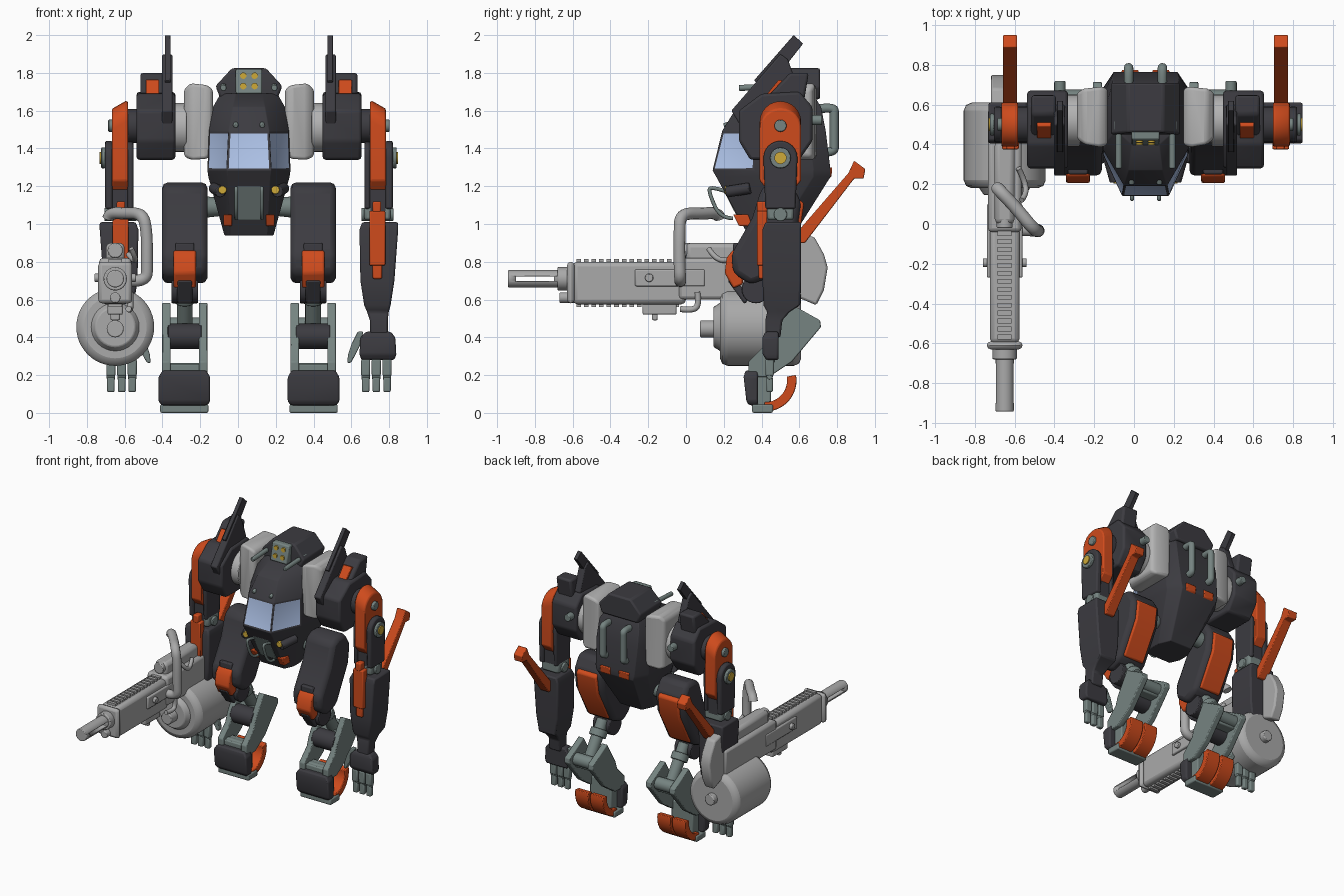
import bpy, bmesh, math
from mathutils import Vector, Matrix

CX = 0.058          # the walker's own centre line; the gun makes the whole lopsided
GX, GZ = -0.708, 0.71   # gun axis relative to that centre line

def material(name, r, g, b):
    m = bpy.data.materials.new(name)
    m.diffuse_color = (r, g, b, 1)
    return m

DARK = material("charcoal armour", 0.045, 0.044, 0.052)
ORANGE = material("orange armour", 0.62, 0.07, 0.012)
STEEL = material("green grey steel", 0.18, 0.23, 0.22)
PALE = material("pale grey", 0.45, 0.45, 0.45)
GUN = material("gun grey", 0.40, 0.40, 0.40)
GLASS = material("window blue", 0.42, 0.54, 0.80)
YELLOW = material("lamp yellow", 0.62, 0.40, 0.04)

def add(name, bm, mats, bevel=0, mirror=False, segments=2):
    bmesh.ops.recalc_face_normals(bm, faces=bm.faces)
    me = bpy.data.meshes.new(name)
    bm.to_mesh(me)
    bm.free()
    for m in (mats if isinstance(mats, list) else [mats]):
        me.materials.append(m)
    ob = bpy.data.objects.new(name, me)
    bpy.context.collection.objects.link(ob)
    ob.location.x = CX
    bpy.ops.object.select_all(action='DESELECT')
    ob.select_set(True)
    bpy.context.view_layer.objects.active = ob
    bpy.ops.object.shade_smooth_by_angle(angle=math.radians(35))
    if bevel:
        b = ob.modifiers.new("bevel", 'BEVEL')
        b.width, b.segments, b.limit_method = bevel, segments, 'ANGLE'
    if mirror:
        ob.modifiers.new("mirror", 'MIRROR')
    return ob

def loft(rings):
    bm = bmesh.new()
    vs = [[bm.verts.new(p) for p in r] for r in rings]
    n = len(rings[0])
    sides = [[bm.faces.new((a[i], a[(i + 1) % n], b[(i + 1) % n], b[i])) for i in range(n)]
             for a, b in zip(vs, vs[1:])]
    bm.faces.new(vs[0])
    bm.faces.new(vs[-1])
    bmesh.ops.recalc_face_normals(bm, faces=bm.faces)
    return bm, sides

def prism(name, pts, x0, x1, mat, bevel=0.01, mirror=True):
    """Side profile of (y, z) points extruded across x."""
    bm, _ = loft([[(x, y, z) for y, z in pts] for x in (x0, x1)])
    return add(name, bm, mat, bevel, mirror)

def box(name, x, y, z, mat, bevel=0.008, mirror=True):
    return prism(name, [(y[0], z[0]), (y[1], z[0]), (y[1], z[1]), (y[0], z[1])], *x, mat, bevel, mirror)

def cyl(name, a, b, r, mat, r2=None, mirror=True, bevel=0.005, n=24):
    a, b = Vector(a), Vector(b)
    bm = bmesh.new()
    q = (b - a).to_track_quat('Z', 'Y').to_matrix().to_4x4()
    bmesh.ops.create_cone(bm, cap_ends=True, segments=n, radius1=r, radius2=r if r2 is None else r2,
                          depth=(b - a).length, matrix=Matrix.Translation((a + b) / 2) @ q)
    return add(name, bm, mat, bevel, mirror)

def tube(name, pts, r, mat, mirror=True):
    cu = bpy.data.curves.new(name, 'CURVE')
    cu.dimensions, cu.bevel_depth, cu.bevel_resolution, cu.use_fill_caps = '3D', r, 4, True
    s = cu.splines.new('NURBS')
    s.points.add(len(pts) - 1)
    for p, c in zip(s.points, pts):
        p.co = (*c, 1)
    s.use_endpoint_u, s.order_u, s.resolution_u = True, 3, 6
    tmp = bpy.data.objects.new(name, cu)
    bpy.context.collection.objects.link(tmp)
    bm = bmesh.new()
    bm.from_mesh(bpy.data.meshes.new_from_object(tmp.evaluated_get(bpy.context.evaluated_depsgraph_get())))
    bpy.data.objects.remove(tmp)
    return add(name, bm, mat, 0, mirror)

def arc(cy, cz, r, a0, a1, n=12):
    return [(cy + r * math.cos(math.radians(a0 + (a1 - a0) * i / n)),
             cz + r * math.sin(math.radians(a0 + (a1 - a0) * i / n))) for i in range(n + 1)]

# Hull: eight-sided sections (z, front y, side y, back y, front half, full half, back half)
rings = []
for z, yf, ys, yb, hf, hw, hb in [(0.94, .33, .40, .57, .10, .13, .09), (1.25, .16, .37, .765, .115, .215, .15),
                                  (1.285, .14, .36, .765, .118, .22, .16), (1.49, .19, .37, .74, .108, .212, .17),
                                  (1.62, .27, .42, .715, .085, .19, .165), (1.69, .40, .47, .67, .07, .15, .13)]:
    half = [(hf, yf, z), (hw, ys, z), (hw, yb - .09, z), (hb, yb, z)]
    rings.append(half + [(-x, y, zz) for x, y, zz in reversed(half)])
bm, sides = loft(rings)
panes = [sides[2][i] for i in (0, 6, 7)]
bmesh.ops.inset_individual(bm, faces=panes, thickness=0.015, depth=-0.003)
for f in panes:
    f.material_index = 1
add("hull", bm, [DARK, GLASS], 0.004)

# Hull fittings
bm, _ = loft([[(s * w, y, z) for s, y in ((-1, yf), (1, yf), (1, .71), (-1, .71))]
              for w, yf, z in ((.15, .45, 1.66), (.177, .45, 1.73), (.09, .46, 1.825))])
add("top_cap", bm, DARK, 0.012, False)
prism("lamp_housing", [(.395, 1.69), (.425, 1.82), (.47, 1.82), (.47, 1.69)], -.07, .07, STEEL, 0.008, False)
for z in (1.73, 1.785):
    y = .395 + (z - 1.69) * .23
    cyl("lamp", (.03, y - .007, z), (.03, y + .02, z), .017, YELLOW, bevel=0)
box("roof_bracket", (.08, .16), (.47, .52), (1.70, 1.755), STEEL)
cyl("roof_rod", (.135, .28, 1.72), (.135, .50, 1.73), .016, STEEL, n=16)
cyl("window_stud", (.07, .20, 1.52), (.07, .26, 1.54), .014, STEEL, n=12)
prism("front_grille", [(.187, 1.20), (.28, 1.02), (.31, 1.03), (.22, 1.21)], -.068, .068, STEEL, 0.004, False)
tube("front_hook", [(.068, .22, 1.17), (.068, .13, 1.20), (.068, .12, 1.17), (.068, .18, 1.03), (.068, .25, 1.03)], .010, STEEL)
prism("lower_pad", [(.25, 1.05), (.28, .99), (.35, .99), (.33, 1.05)], .09, .135, ORANGE, 0.005)
cyl("side_lamp", (.14, .203, 1.18), (.14, .23, 1.18), .022, YELLOW, n=16)
cyl("side_pod", (.15, .215, 1.17), (.185, .34, 1.19), .03, DARK, n=16)
tube("back_rail", [(.085, .70, 1.61), (.085, .785, 1.62), (.085, .785, 1.58), (.085, .785, 1.42),
                   (.085, .785, 1.38), (.085, .72, 1.38)], .024, STEEL)
prism("back_pad", [(.74, 1.30), (.775, 1.30), (.77, 1.25), (.73, 1.22)], .035, .12, ORANGE, 0.006)
cyl("hip_axle", (.08, .50, 1.09), (.26, .50, 1.09), .04, STEEL, .06)

# Shoulders
bm, _ = loft([[(x, y, z) for y, z in ((y0, z0), (y1, z0), (y1, z1), (y0, z1))]
              for x, y0, y1, z0, z1 in ((.19, .40, .68, 1.38, 1.71), (.22, .385, .69, 1.345, 1.735),
                                        (.31, .40, .68, 1.34, 1.745), (.345, .43, .66, 1.36, 1.71))])
add("shoulder_pod", bm, PALE, 0.05, True, 4)
cyl("shoulder_axle", (.33, .52, 1.51), (.42, .52, 1.51), .13, PALE)
prism("shoulder_block", [(.28, 1.44), (.34, 1.34), (.60, 1.34), (.67, 1.44), (.67, 1.62),
                         (.60, 1.70), (.40, 1.69), (.28, 1.60)], .39, .595, DARK, 0.015)
prism("shoulder_crest", [(.38, 1.62), (.62, 1.62), (.65, 1.80), (.55, 1.80)], .45, .575, DARK, 0.015)
prism("crest_patch", [(.422, 1.68), (.46, 1.67), (.53, 1.75), (.492, 1.765)], .475, .545, ORANGE, 0.004)
prism("shoulder_fin", [(.24, 1.60), (.30, 1.50), (.42, 1.49), (.60, 1.70), (.54, 1.87), (.50, 1.90)], .405, .46, DARK, 0.008)
prism("fin_blade", [(.36, 1.76), (.42, 1.70), (.62, 1.955), (.57, 2.0)], .415, .445, DARK, 0.003)
cyl("shoulder_nub", (.43, .60, 1.55), (.43, .72, 1.55), .027, STEEL)
cyl("arm_axle", (.57, .50, 1.52), (.745, .50, 1.52), .032, STEEL)
cyl("arm_mount", (.57, .50, 1.52), (.65, .50, 1.52), .09, DARK)

# Upper arms
bm, _ = loft([[(x, y, z) for y, z in arc(.5, c, .11, 0, 180) + [(.39, 1.23), (.44, 1.17), (.56, 1.17), (.61, 1.23)]]
              for x, c in ((.64, 1.54), (.655, 1.54), (.725, 1.50))])
add("upper_arm_shell", bm, ORANGE, 0.008, True)
for x0, x1 in ((.612, .642), (.722, .762)):
    prism("upper_arm_side", arc(.5, 1.35, .09, 0, 180) + [(.42, 1.08), (.58, 1.08)], x0, x1, DARK)
box("upper_arm_core", (.635, .73), (.43, .57), (1.06, 1.25), DARK)
cyl("arm_disc", (.76, .5, 1.35), (.782, .5, 1.35), .055, STEEL)
cyl("arm_disc_cap", (.78, .5, 1.35), (.79, .5, 1.35), .032, YELLOW, bevel=0)
box("elbow", (.61, .75), (.43, .57), (1.02, 1.10), STEEL, 0.015)
cyl("elbow_pin", (.595, .5, 1.05), (.765, .5, 1.05), .035, STEEL)

# Forearms and hands
bm, _ = loft([[(x, y, z) for x, y in ((x0, y0), (x1, y0), (x1, y1), (x0, y1))]
              for z, x0, x1, y0, y1 in ((1.01, .60, .79, .42, .61), (.97, .585, .79, .405, .61), (.70, .59, .77, .405, .61),
                                        (.57, .61, .75, .41, .605), (.535, .625, .74, .43, .55), (.49, .64, .735, .42, .51),
                                        (.40, .64, .735, .42, .50))])
add("forearm", bm, DARK, 0.01, True)
box("forearm_plate", (.637, .722), (.375, .43), (.78, 1.07), ORANGE)
box("forearm_plate_tip", (.655, .705), (.385, .43), (.71, .80), ORANGE)
box("forearm_plate_top", (.655, .70), (.375, .43), (1.06, 1.12), ORANGE)
prism("elbow_blade", [(.56, .90), (.63, .90), (.89, 1.24), (.94, 1.24), (.95, 1.29), (.89, 1.335), (.86, 1.27), (.60, .97)],
      .645, .717, ORANGE, 0.005)
bm, _ = loft([[(x, y, z) for x, y in ((x0, y0), (x1, y0), (x1, .49), (x0, .49))]
              for z, x0, x1, y0 in ((.28, .595, .77, .425), (.31, .585, .78, .405), (.40, .59, .775, .405), (.43, .62, .75, .42))])
add("palm", bm, DARK, 0.01, True)
for u in (.618, .674, .731):
    box("finger_base", (u - .024, u + .024), (.42, .465), (.195, .285), STEEL)
    box("finger_tip", (u - .02, u + .02), (.425, .46), (.11, .19), STEEL)
    cyl("finger_joint", (u - .022, .443, .193), (u + .022, .443, .193), .017, STEEL, n=12)
bm, _ = loft([[(x, .43, z), (x + w, .43, z), (x + w, .47, z), (x, .47, z)]
              for x, w, z in ((.575, .03, .43), (.545, .05, .37), (.525, .04, .31), (.52, .02, .265))])
add("thumb", bm, STEEL, 0.006, True)

# Thighs and knees
prism("thigh", [(.40, 1.19), (.46, 1.22), (.55, 1.22), (.61, 1.12), (.59, .98), (.45, .72), (.34, .68), (.25, .74),
                (.24, .84), (.35, 1.03)], .22, .46, DARK, 0.03)
prism("thigh_back_panel", [(.585, 1.14), (.625, 1.11), (.605, .97), (.475, .74), (.44, .75), (.57, .98)], .255, .425, ORANGE)
prism("knee_guard", [(.245, .86), (.215, .82), (.205, .74), (.25, .66), (.30, .68), (.32, .86)], .28, .40, ORANGE)
box("thigh_strip", (.29, .39), (.25, .32), (.83, .90), DARK)
cyl("knee_joint", (.27, .37, .655), (.41, .37, .655), .075, DARK)
prism("knee_tongue", [(.22, .70), (.26, .71), (.34, .61), (.31, .575)], .30, .38, DARK)
cyl("shin_piston", (.34, .42, .70), (.34, .58, .46), .042, STEEL)
cyl("piston_collar", (.34, .46, .64), (.34, .49, .595), .06, STEEL)

# Shins and feet
for x0, x1 in ((.22, .265), (.415, .46)):
    prism("shin_plate", [(.54, .585), (.71, .49), (.715, .455), (.56, .27), (.44, .19), (.33, .19), (.33, .27), (.42, .36), (.44, .42)],
          x0, x1, STEEL, 0.006)
cyl("shin_roller", (.25, .50, .405), (.43, .50, .405), .068, DARK)
cyl("shin_crossbar", (.25, .63, .46), (.43, .63, .46), .045, STEEL)
box("shin_back", (.26, .42), (.52, .64), (.40, .47), STEEL)
box("ankle", (.25, .43), (.35, .45), (.03, .26), STEEL)
cyl("ankle_pin", (.235, .39, .23), (.445, .39, .23), .035, STEEL)
bm, _ = loft([[(x, y, z) for x, y in ((.342 - h, yf), (.342 + h, yf), (.342 + h, .38), (.342 - h, .38))]
              for z, h, yf in ((.04, .12, .335), (.06, .137, .32), (.19, .137, .305), (.225, .115, .315))])
add("toe_armour", bm, DARK, 0.01, True)
box("sole", (.215, .47), (.35, .46), (0, .045), STEEL)
for x0, x1 in ((.225, .335), (.35, .46)):
    prism("heel_claw", arc(.42, .172, .165, -92, 10) + arc(.42, .172, .115, 10, -92), x0, x1, ORANGE, 0.005)

# Gun barrel with a see-through slot
def gun_cyl(name, y0, y1, r, z=GZ, r2=None):
    return cyl(name, (GX, y0, z), (GX, y1, z), r, GUN, r2, False, 0.006, 32)
def gun_box(name, w, y, z, bevel=0.008):
    return box(name, (GX - w, GX + w), y, z, GUN, bevel, False)
barrel = gun_cyl("gun_barrel", -.943, -.60, .046)
slot = gun_box("slot_cutter", .1, (-.90, -.70), (GZ - .013, GZ + .013), 0)
slot.hide_render = True
slot.hide_set(True)
cut = barrel.modifiers.new("slot", 'BOOLEAN')
cut.object = slot
gun_cyl("barrel_step", -.68, -.58, .062)
gun_cyl("gas_tube", -.67, -.55, .028, .61)
gun_box("gun_collar", .09, (-.63, -.59), (.58, .80), 0.02)

# Gun body
gun_box("handguard", .075, (-.60, .0), (.575, .80), 0.025)
for i in range(14):
    y = -.58 + i * .04
    gun_box("top_rib", .035, (y, y + .024), (.795, .815), 0)
    gun_box("bottom_rib", .035, (y, y + .024), (.56, .58), 0)
gun_box("receiver", .085, (-.04, .58), (.60, .82), 0.02)
gun_box("side_panel", .09, (-.27, .10), (.67, .76))
gun_box("lower_block", .04, (-.23, -.05), (.52, .59))
gun_box("lower_lug", .025, (-.18, -.15), (.49, .53))
gun_box("top_housing", .05, (.0, .42), (.78, .90), 0.025)
gun_cyl("sight_tube", -.02, .2, .04, .86)
cyl("cross_bolt", (GX - .11, -.195, .715), (GX + .11, -.195, .715), .022, GUN, mirror=False)
tube("feed_pipe", [(GX + .07, -.03, .55), (GX + .08, .04, .54), (GX + .08, .07, .58), (GX + .08, .06, .64)], .016, GUN, False)
tube("gun_cable", [(GX + .085, .12, .87), (GX + .11, .15, .82), (GX + .1, .22, .80), (GX + .07, .28, .84)], .014, GUN, False)
prism("gun_stock", [(.45, .84), (.60, .95), (.68, .93), (.73, .84), (.75, .77), (.73, .65), (.69, .57), (.62, .60), (.45, .66)],
      GX - .07, GX + .01, GUN, 0.012, False)
tube("gun_handle", [(-.745, .18, 1.03), (-.735, .17, 1.06), (-.65, .08, 1.055), (-.56, -.03, 1.055), (-.54, -.035, .95),
                    (-.54, -.035, .80), (-.54, -.03, .69), (-.64, -.03, .70)], .032, GUN, False)

# Drum magazine: rounded body with a shallow front cone
cyl("drum", (GX, .18, .455), (GX, .61, .455), .206, GUN, None, False, 0.04, 48)
gun_cyl("drum_front", .145, .20, .105, .455, .14)
gun_cyl("drum_knob", .075, .15, .045, .445)
gun_cyl("drum_rear_knob", .60, .65, .04, .455)
gun_box("drum_neck", .06, (.22, .55), (.56, .68))
